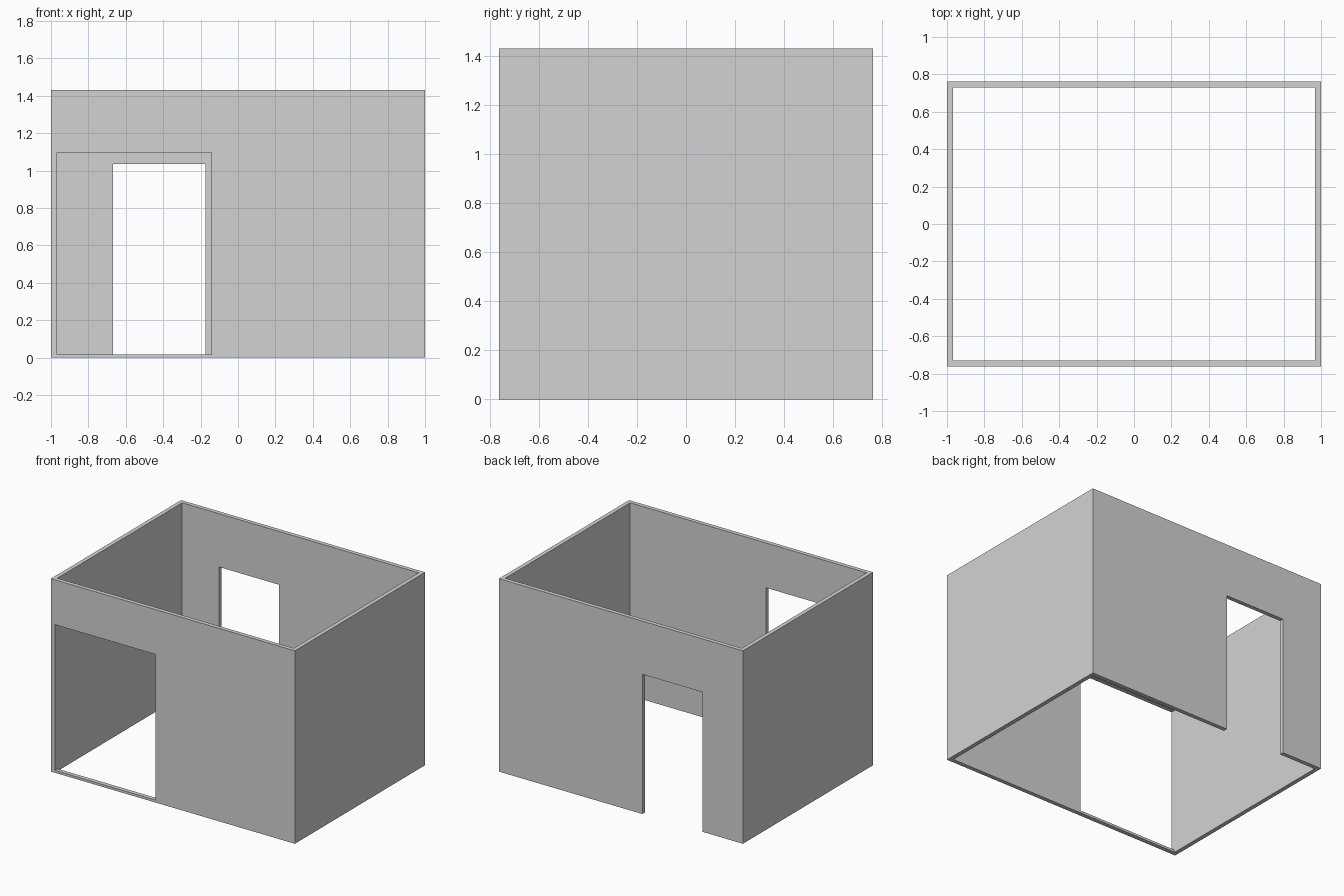
import bpy
import bmesh

cube = bpy.data.objects.get("Cube")
if cube:
    bpy.data.objects.remove(cube, do_unlink=True)

HALF_X, HALF_Y, HEIGHT, WALL = 1.0, 0.762, 1.43, 0.031

grey = bpy.data.materials.new("light grey")
grey.use_nodes = True
colour = (0.65, 0.65, 0.65, 1)
grey.diffuse_color = colour
grey.node_tree.nodes["Principled BSDF"].inputs["Base Color"].default_value = colour


def make_box(name, x, y, z):
    """Box spanning the given (min, max) ranges."""
    bm = bmesh.new()
    bmesh.ops.create_cube(bm, size=1)
    for v in bm.verts:
        v.co = [r[0] if c < 0 else r[1] for c, r in zip(v.co, (x, y, z))]
    mesh = bpy.data.meshes.new(name)
    bm.to_mesh(mesh)
    bm.free()
    mesh.materials.append(grey)
    obj = bpy.data.objects.new(name, mesh)
    bpy.context.collection.objects.link(obj)
    return obj


def cut(obj, cutter):
    """Subtract the cutter, then discard it."""
    cutter.hide_render = True
    mod = obj.modifiers.new("opening", 'BOOLEAN')
    mod.operation = 'DIFFERENCE'
    mod.solver = 'EXACT'
    mod.object = cutter
    bpy.context.view_layer.objects.active = obj
    bpy.ops.object.modifier_apply(modifier=mod.name)
    bpy.data.objects.remove(cutter, do_unlink=True)


# Outer block hollowed into four walls, open at top and bottom
ix, iy = HALF_X - WALL, HALF_Y - WALL
walls = make_box("room_walls", (-HALF_X, HALF_X), (-HALF_Y, HALF_Y), (0, HEIGHT))
cut(walls, make_box("room_cutter", (-ix, ix), (-iy, iy), (-0.2, HEIGHT + 0.2)))

# Wide front opening above a low sill
cut(walls, make_box("front_opening_cutter", (-0.968, -0.143), (-1.0, -0.6), (0.018, 1.098)))

# Back doorway down to the floor
cut(walls, make_box("back_door_cutter", (-0.667, -0.175), (0.6, 1.0), (-0.2, 1.035)))
